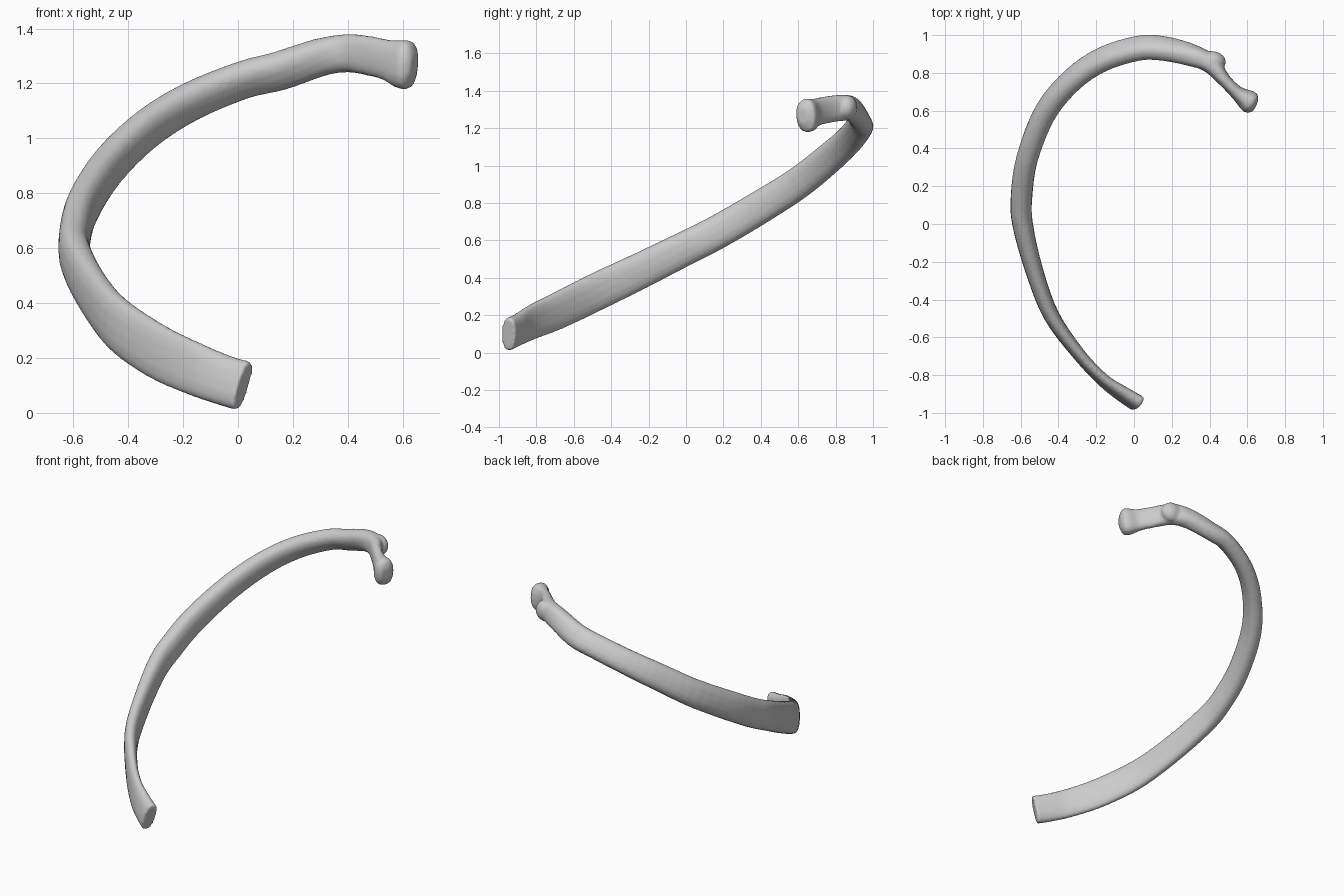
import bpy, bmesh, math
from mathutils import Vector, Matrix

if "Cube" in bpy.data.objects:
    bpy.data.objects.remove(bpy.data.objects["Cube"])

# Stations along the rib: centre, thickness, height, lean (x, y of the height axis)
STATIONS = [
    ((0.02, -0.95, 0.098), 0.085, 0.185, 0.30, 0.05),
    ((-0.06, -0.90, 0.122), 0.078, 0.185, 0.25, 0.05),
    ((-0.17, -0.82, 0.165), 0.066, 0.195, 0.15, 0.0),
    ((-0.30, -0.68, 0.227), 0.070, 0.205, 0.05, 0.0),
    ((-0.44, -0.48, 0.325), 0.085, 0.205, 0.0, 0.0),
    ((-0.53, -0.24, 0.440), 0.095, 0.195, 0.0, 0.0),
    ((-0.59, 0.00, 0.560), 0.110, 0.185, 0.0, 0.0),
    ((-0.595, 0.15, 0.635), 0.115, 0.182, 0.0, 0.0),
    ((-0.565, 0.35, 0.750), 0.115, 0.180, 0.05, -0.1),
    ((-0.47, 0.59, 0.900), 0.115, 0.172, 0.10, -0.3),
    ((-0.33, 0.76, 1.035), 0.110, 0.165, 0.10, -0.5),
    ((-0.17, 0.87, 1.135), 0.110, 0.155, 0.0, -0.7),
    ((0.02, 0.93, 1.213), 0.110, 0.150, 0.0, -0.8),
    ((0.15, 0.93, 1.245), 0.110, 0.150, 0.0, -0.7),
    ((0.30, 0.895, 1.295), 0.112, 0.140, 0.0, -0.4),
    ((0.40, 0.85, 1.310), 0.100, 0.140, 0.0, 0.0),
    ((0.48, 0.76, 1.300), 0.070, 0.145, 0.0, 0.0),
    ((0.545, 0.695, 1.285), 0.075, 0.150, 0.0, 0.0),
    ((0.60, 0.655, 1.270), 0.115, 0.180, 0.0, 0.0),
    ((0.625, 0.635, 1.267), 0.110, 0.165, 0.0, 0.0),
    ((0.643, 0.625, 1.265), 0.060, 0.080, 0.0, 0.0),
]
SIDES, STEPS = 16, 4


def spline(a, b, c, d, t):
    return [0.5 * (2 * q + (r - p) * t + (2 * p - 5 * q + 4 * r - s) * t * t
                   + (3 * q - p - 3 * r + s) * t ** 3) for p, q, r, s in zip(a, b, c, d)]


# Smooth the stations into a fine list of sections
flat = [[*c, w, h, lx, ly] for c, w, h, lx, ly in STATIONS]
last = len(flat) - 1
fine = []
for i in range(last):
    quad = [flat[max(i - 1, 0)], flat[i], flat[i + 1], flat[min(i + 2, last)]]
    fine += [spline(*quad, k / STEPS) for k in range(STEPS)]
fine.append(flat[last])

# Shaft: flattened oval sections swept along the curve
bm = bmesh.new()
rings = []
for i, s in enumerate(fine):
    a, b = fine[max(i - 1, 0)], fine[min(i + 1, len(fine) - 1)]
    tangent = (Vector(b[:3]) - Vector(a[:3])).normalized()
    up = Vector((s[5], s[6], 1))
    up = (up - tangent * up.dot(tangent)).normalized()
    side = tangent.cross(up)
    ring = []
    for k in range(SIDES):
        ang = math.tau * k / SIDES
        ca, sa = math.cos(ang), math.sin(ang)
        u = math.copysign(abs(ca) ** 0.85, ca) * s[3] / 2
        v = math.copysign(abs(sa) ** 0.85, sa) * s[4] / 2
        ring.append(bm.verts.new(Vector(s[:3]) + side * u + up * v))
    rings.append(ring)
for r0, r1 in zip(rings, rings[1:]):
    for k in range(SIDES):
        n = (k + 1) % SIDES
        bm.faces.new((r0[k], r0[n], r1[n], r1[k]))
bm.faces.new(rings[0][::-1])
bm.faces.new(rings[-1])

# Tubercle: small knob on the outside where the neck begins
bmesh.ops.create_uvsphere(
    bm, u_segments=20, v_segments=12, radius=1,
    matrix=Matrix.Translation((0.42, 0.865, 1.31)) @ Matrix.Rotation(-0.25, 4, 'Z')
    @ Matrix.Diagonal((0.068, 0.05, 0.066, 1)))
bmesh.ops.recalc_face_normals(bm, faces=bm.faces)

mesh = bpy.data.meshes.new("rib_bone")
bm.to_mesh(mesh)
bm.free()
rib = bpy.data.objects.new("rib_bone", mesh)
bpy.context.collection.objects.link(rib)

# Fuse shaft and knob into one smooth skin
fuse = rib.modifiers.new("fuse", 'REMESH')
fuse.mode = 'VOXEL'
fuse.voxel_size = 0.01
fuse.use_smooth_shade = True
relax = rib.modifiers.new("relax", 'SMOOTH')
relax.factor = 0.5
relax.iterations = 2
